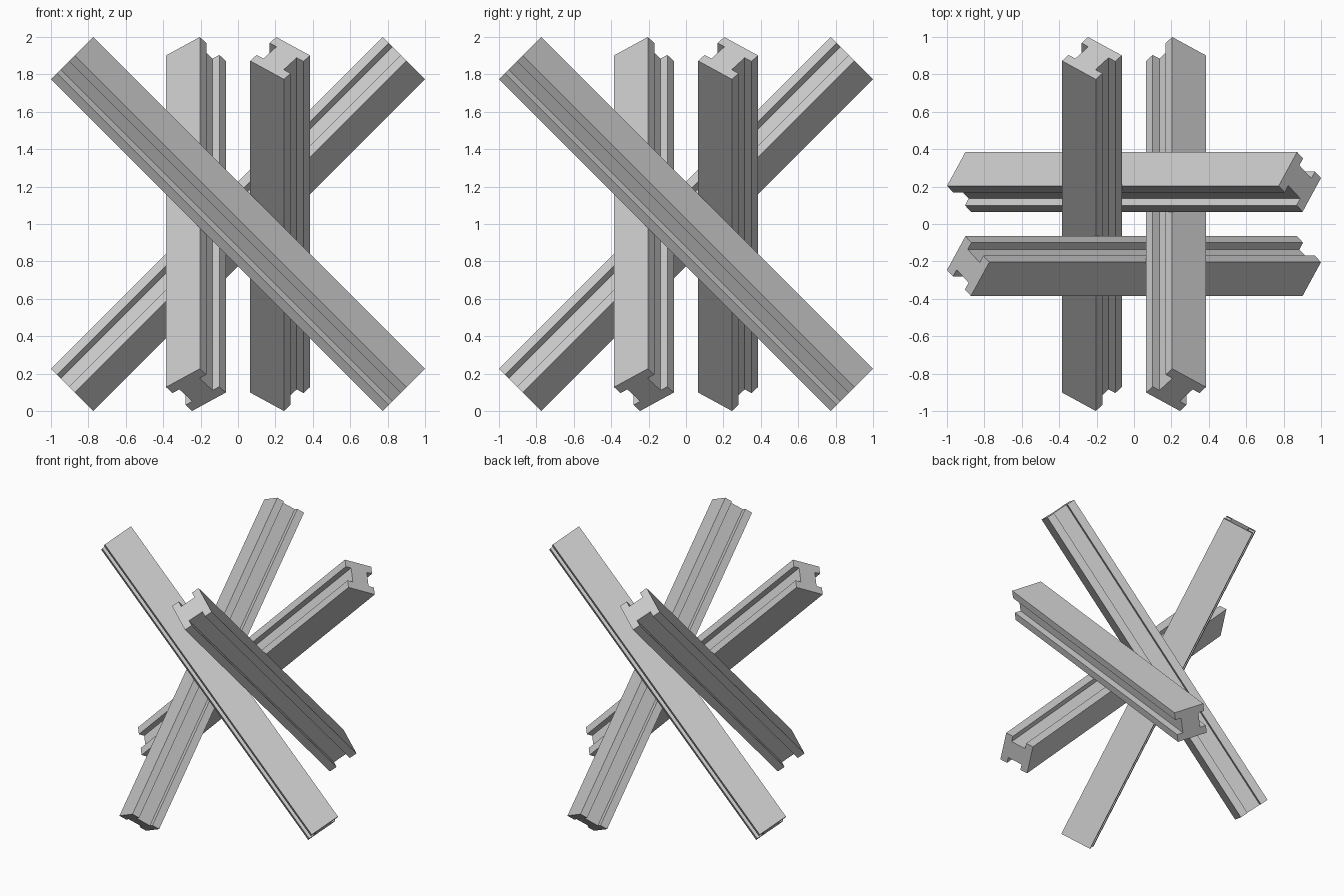
import bpy
from math import pi
from mathutils import Matrix, Vector

if "Cube" in bpy.data.objects:
    bpy.data.objects.remove(bpy.data.objects["Cube"])

# I-section in flange (a) and web (b) directions, as fractions of its size
half = [(0.5, -0.5), (0.5, -0.25), (0.3, -0.25), (0.3, 0.25), (0.5, 0.25), (0.5, 0.5)]
section = half + [(-a, -b) for a, b in half]

flange = (0.1805, 0.139)      # flange direction in (y, slanted) axes
web = (-0.139, 0.1805)
centre_y = 0.225
half_length = 1.254

along = Vector((1, 0, 1)).normalized()
across = Vector((1, 0, -1)).normalized()
side = Vector((0, 1, 0))


def make_beam(name, angle):
    """One slanted beam, turned about the vertical axis."""
    turn = Matrix.Rotation(angle, 4, 'Z')
    n = len(section)
    verts = []
    for end in (-half_length, half_length):
        for a, b in section:
            y = a * flange[0] + b * web[0]
            m = a * flange[1] + b * web[1]
            p = Vector((0, centre_y, 1)) + side * y + across * m + along * end
            verts.append(turn @ p)
    faces = [(i, (i + 1) % n, (i + 1) % n + n, i + n) for i in range(n)]
    faces += [tuple(reversed(range(n))), tuple(range(n, 2 * n))]
    mesh = bpy.data.meshes.new(name)
    mesh.from_pydata(verts, [], faces)
    obj = bpy.data.objects.new(name, mesh)
    bpy.context.collection.objects.link(obj)
    # consistent outward normals
    bpy.context.view_layer.objects.active = obj
    obj.select_set(True)
    bpy.ops.object.mode_set(mode='EDIT')
    bpy.ops.mesh.select_all(action='SELECT')
    bpy.ops.mesh.normals_make_consistent(inside=False)
    bpy.ops.object.mode_set(mode='OBJECT')
    obj.select_set(False)


# Four crossing beams
for i, name in enumerate(("back_beam", "left_beam", "front_beam", "right_beam")):
    make_beam(name, i * pi / 2)
